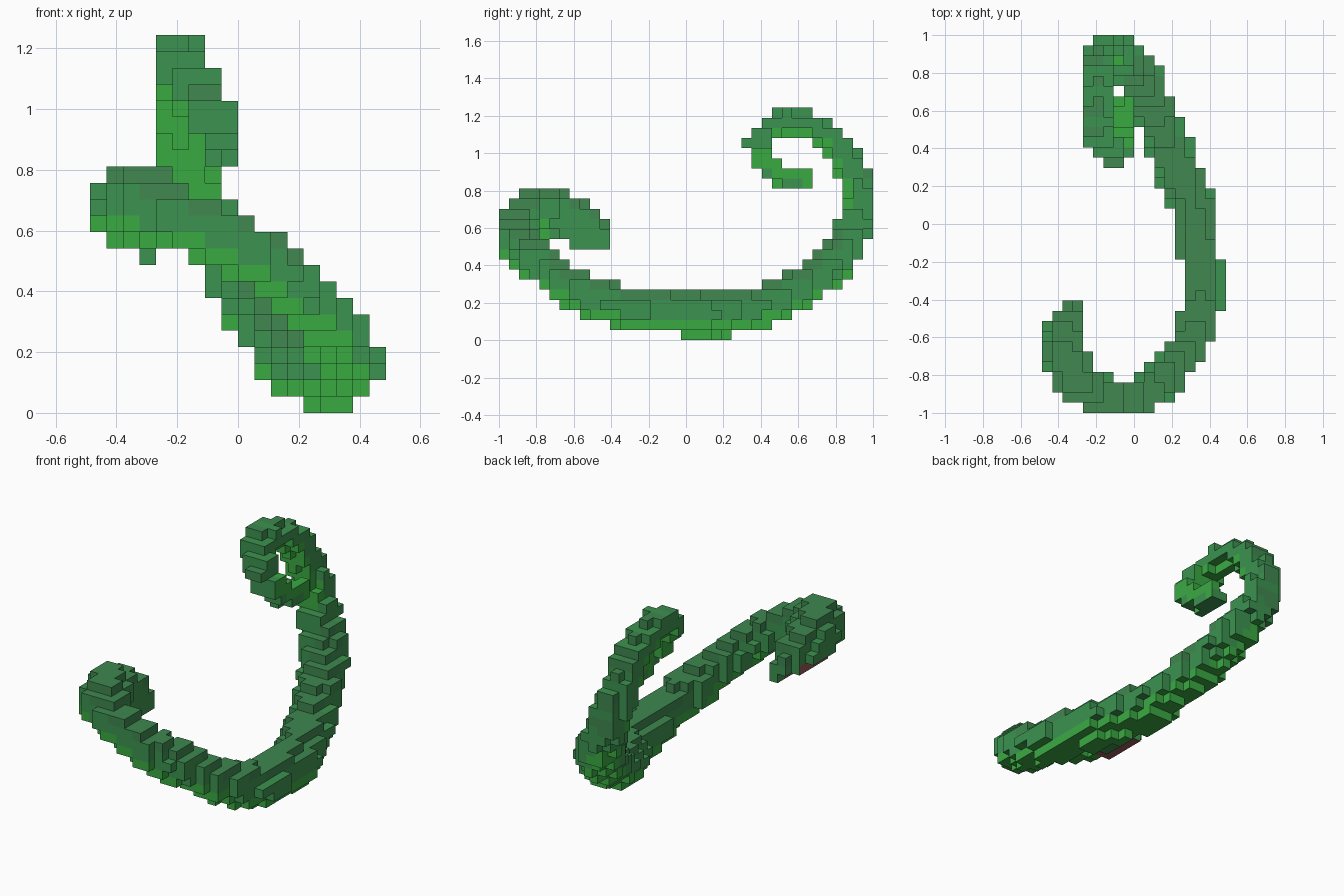
import bpy, bmesh, math
from mathutils import Vector

if "Cube" in bpy.data.objects:
    bpy.data.objects.remove(bpy.data.objects["Cube"])

CELL = 2 / 37
SIZE = (18, 37, 23)
ORIGIN = Vector((-9 * CELL, -1.0, 0.0))

# Centre line from snout to tail tip: x, y, z, radius
SPINE = [
    (-.33, -.44, .565, .05), (-.36, -.56, .63, .108), (-.37, -.68, .675, .12),
    (-.32, -.81, .69, .125), (-.21, -.90, .645, .11), (-.08, -.925, .59, .10),
    (.05, -.91, .525, .10), (.17, -.81, .43, .105), (.29, -.64, .295, .105),
    (.35, -.45, .21, .11), (.372, -.29, .168, .11), (.33, -.05, .15, .112),
    (.32, .02, .132, .12), (.303, .12, .132, .12), (.23, .28, .152, .12),
    (.185, .41, .182, .117), (.135, .55, .25, .108), (.08, .67, .32, .11),
    (.035, .77, .40, .11), (-.03, .85, .51, .105), (-.10, .905, .64, .098),
    (-.155, .925, .77, .09), (-.18, .885, .92, .088),
    (-.19, .80, 1.06, .08), (-.195, .68, 1.15, .07), (-.195, .53, 1.185, .075),
    (-.18, .44, 1.13, .07), (-.12, .385, 1.06, .075), (-.08, .415, .97, .07),
    (-.07, .49, .89, .06), (-.045, .64, .86, .045),
]
# Thin jaw ridge along the inner edge of the snout
JAW = [(-.297, -.60, .515, .03), (-.297, -.44, .515, .03)]
HEAD_END, TAIL_START, TIP_START = 3.5, 17, 27.6


def material(name, rgb):
    m = bpy.data.materials.new(name)
    m.use_nodes = True
    m.diffuse_color = (*rgb, 1)
    m.node_tree.nodes["Principled BSDF"].inputs["Base Color"].default_value = (*rgb, 1)
    return m


MATS = [material("dark green back", (.050, .245, .080)),
        material("mid green flank", (.045, .290, .080)),
        material("bright green belly", (.042, .40, .055)),
        material("pink mouth", (.30, .10, .09))]


def centre(cell):
    return ORIGIN + Vector([(c + .5) * CELL for c in cell])


# Fill the grid around a centre line; keep the closest sample per cell
cells = {}
STEPS = 6


def fill(path):
    for i in range(len(path) - 1):
        for s in range(STEPS + 1):
            t = s / STEPS
            x, y, z, r = [a + (b - a) * t for a, b in zip(path[i], path[i + 1])]
            p = Vector((x, y, z))
            base = [math.floor(v / CELL) for v in p - ORIGIN]
            for k in range(343):
                c = (base[0] + k // 49 - 3, base[1] + k // 7 % 7 - 3, base[2] + k % 7 - 3)
                if any(v < 0 or v >= n for v, n in zip(c, SIZE)):
                    continue
                d = (centre(c) - p).length / r
                if d <= 1 and (c not in cells or d < cells[c][0]):
                    cells[c] = (d, i + t, p, r)


fill(SPINE)
fill(JAW)


def part_of(u):
    return "head" if u < HEAD_END else "tail" if u > TAIL_START else "body"


def colour_of(cell, normal):
    """Dark on the back, bright on the belly; the curl's belly faces inwards."""
    d, u, p, r = cells[cell]
    q = centre(cell)
    # Mouth: beside the jaw ridge and under the palate
    if u < HEAD_END and -.74 < q.y < -.46 and q.z < .6:
        if normal.x < 0 or (normal.z < 0 and q.x < -.32):
            return 3
    up, dark = Vector((0, 0, 1)), .5
    if u > TAIL_START and p.z > .56:
        w = min(1, (p.z - .56) / .2)
        outward = Vector((0, p.y - .6, p.z - .97)).normalized()
        up = (up * (1.2 - w) + outward * w).normalized()
        dark = .8
    h = (q + normal * CELL / 2 - p).dot(up) / r
    if u > TIP_START:
        h -= .9
    # The snout stays green except on its front-facing underside
    snout = u < HEAD_END and normal.y >= 0 and q.y > -.72
    return 0 if h > dark else 1 if h > -.35 or snout else 2


# Build each part from the exposed cell sides
for part in ("head", "body", "tail"):
    bm = bmesh.new()
    for c, (d, u, p, r) in cells.items():
        if part_of(u) != part:
            continue
        for axis in range(3):
            for sign in (-1, 1):
                n = [0, 0, 0]
                n[axis] = sign
                if (c[0] + n[0], c[1] + n[1], c[2] + n[2]) in cells:
                    continue
                normal = Vector(n)
                a, b = Vector((0, 0, 0)), Vector((0, 0, 0))
                a[(axis + 1) % 3] = CELL / 2
                b[(axis + 2) % 3] = CELL / 2 * sign
                m = centre(c) + normal * CELL / 2
                f = bm.faces.new([bm.verts.new(m + q) for q in (-a - b, a - b, a + b, b - a)])
                f.material_index = colour_of(c, normal)
    bmesh.ops.remove_doubles(bm, verts=bm.verts, dist=CELL * .01)
    bmesh.ops.dissolve_limit(bm, angle_limit=.01, verts=bm.verts, edges=bm.edges,
                             delimit={'MATERIAL'})
    mesh = bpy.data.meshes.new(part)
    bm.to_mesh(mesh)
    bm.free()
    for m in MATS:
        mesh.materials.append(m)
    bpy.context.collection.objects.link(bpy.data.objects.new(part, mesh))
